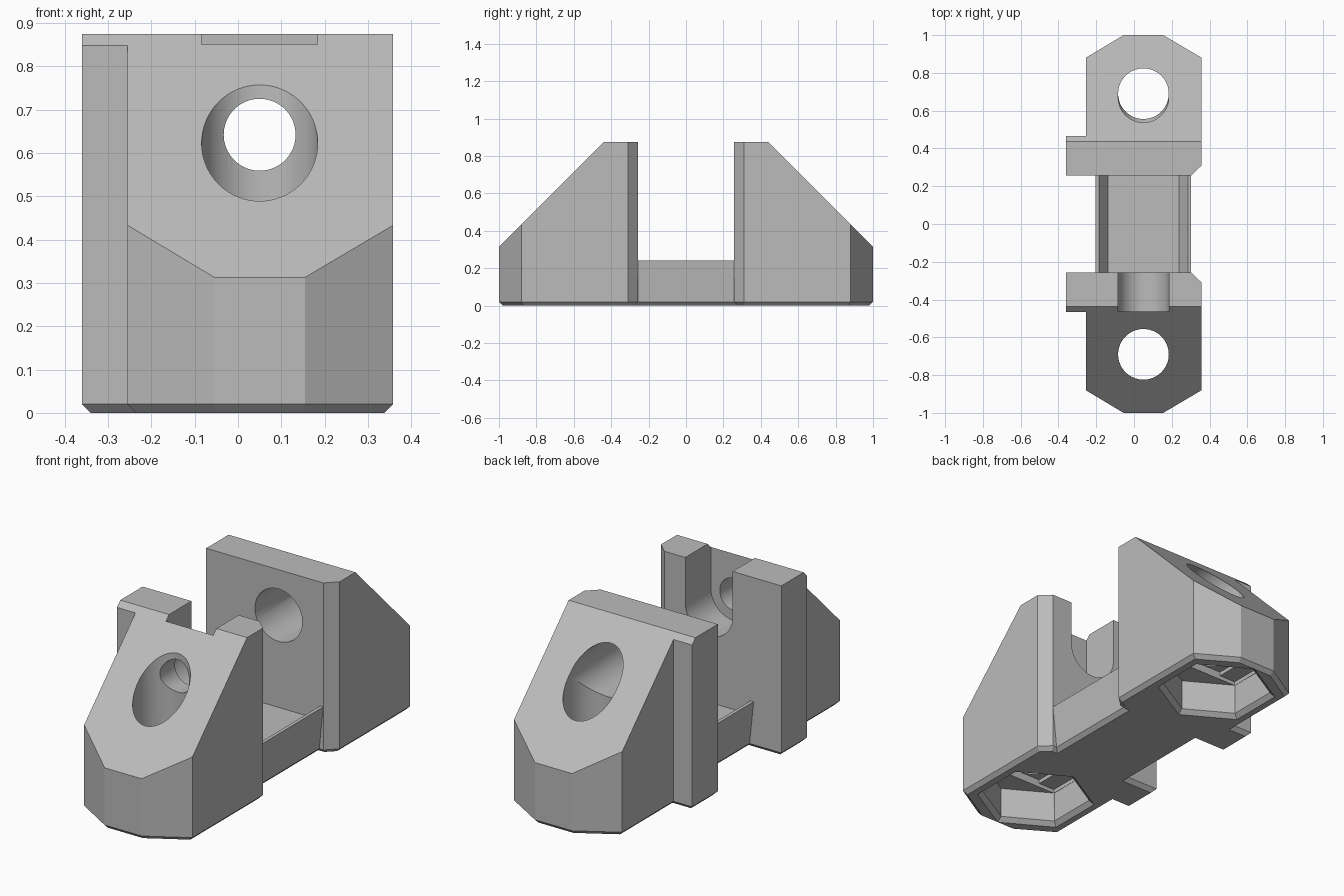
import bpy, bmesh
from math import sin, cos, pi, radians
from mathutils import Vector

cube = bpy.data.objects.get("Cube")
if cube:
    bpy.data.objects.remove(cube, do_unlink=True)

CX = 0.05        # shared centre line of holes
HOLE_Y = 0.69    # vertical screw hole position
BORE_Z = 0.642   # height of the lengthwise bore
R = 0.134        # screw hole radius
CHAMFER = 0.02


def arc(cx, cy, r, start=0.0, end=360.0, n=64):
    """Points along an arc; a full turn gives a closed ring."""
    count = n if end - start >= 360 else n + 1
    angles = [radians(start + (end - start) * i / n) for i in range(count)]
    return [(cx + r * cos(a), cy + r * sin(a)) for a in angles]


def prism(name, pts, lo, hi, axis="Z", grow=1.0):
    """Extrude a profile along an axis; grow scales the low end."""
    bm = bmesh.new()
    c = sum((Vector(p) for p in pts), Vector((0, 0))) / len(pts)
    rings = []
    for level, s in ((lo, grow), (hi, 1.0)):
        ring = []
        for p in pts:
            u, v = c + (Vector(p) - c) * s
            ring.append(bm.verts.new((u, v, level) if axis == "Z" else (u, level, v)))
        rings.append(ring)
    low, high = rings
    bm.faces.new(low)
    bm.faces.new(high)
    for i in range(len(pts)):
        j = (i + 1) % len(pts)
        bm.faces.new((low[i], low[j], high[j], high[i]))
    bmesh.ops.recalc_face_normals(bm, faces=bm.faces)
    mesh = bpy.data.meshes.new(name)
    bm.to_mesh(mesh)
    bm.free()
    obj = bpy.data.objects.new(name, mesh)
    bpy.context.collection.objects.link(obj)
    return obj


def rect(x, y, hx, hy):
    return [(x - hx, y - hy), (x + hx, y - hy), (x + hx, y + hy), (x - hx, y + hy)]


def combine(target, other, operation):
    mod = target.modifiers.new(operation.title(), "BOOLEAN")
    mod.operation = operation
    mod.solver = "EXACT"
    mod.object = other
    bpy.context.view_layer.objects.active = target
    bpy.ops.object.modifier_apply(modifier=mod.name)
    bpy.data.objects.remove(other, do_unlink=True)


def end_block(name, side):
    """Upright block with side flange, chamfered foot and sloped outer face."""
    outline = [(-0.36, 0.257), (0.303, 0.257), (0.358, 0.31), (0.358, 0.88),
               (0.155, 1), (-0.055, 1), (-0.255, 0.88), (-0.255, 0.465), (-0.36, 0.465)]
    obj = prism(name, [(x, y * side) for x, y in outline], 0, 0.875)
    bm = bmesh.new()
    bm.from_mesh(obj.data)
    foot = [e for e in bm.edges if all(v.co.z < 0.001 for v in e.verts)]
    bmesh.ops.bevel(bm, geom=foot, offset=CHAMFER, segments=1, affect="EDGES")
    cut = bmesh.ops.bisect_plane(bm, geom=bm.verts[:] + bm.edges[:] + bm.faces[:],
                                 plane_co=(0, 0.438 * side, 0.875),
                                 plane_no=(0, side, 1), clear_outer=True)
    rim = [g for g in cut["geom_cut"] if isinstance(g, bmesh.types.BMEdge)]
    bmesh.ops.holes_fill(bm, edges=[e for e in rim if e.is_boundary], sides=0)
    bmesh.ops.recalc_face_normals(bm, faces=bm.faces)
    bm.to_mesh(obj.data)
    bm.free()
    return obj


# Two end blocks joined by a channelled bridge
body = end_block("clamp_body", -1)
combine(body, end_block("back_block", 1), "UNION")
half = [(0.21, 0), (0.23, CHAMFER), (0.253, 0.24), (0.235, 0.24), (0.188, 0.17)]
bridge = [(CX + x, z) for x, z in half] + [(CX - x, z) for x, z in reversed(half)]
combine(body, prism("bridge", bridge, -0.34, 0.34, "Y"), "UNION")

# Vertical screw holes with hexagonal nut pockets underneath
for side in (-1, 1):
    y = HOLE_Y * side
    hexagon = arc(CX, y, 0.265, 30, 390, 6)
    cutters = [
        prism("screw_hole", arc(CX, y, R), -0.1, 1.2),
        prism("nut_pocket", hexagon, -0.05, 0.18),
        prism("pocket_chamfer", hexagon, -0.02, 0.022, grow=1.18),
        prism("pocket_step", rect(CX, y, 0.228, R), 0.1, 0.2),
        prism("pocket_square", rect(CX, y, R, R), 0.1, 0.22),
    ]
    for cutter in cutters:
        combine(body, cutter, "DIFFERENCE")

# Lengthwise bore: open U slot and small hole in front, wide hole at the back
slot = arc(CX, BORE_Z, R, 180, 360, 32) + [(CX + R, 1.1), (CX - R, 1.1)]
for cutter in (prism("u_slot", slot, -0.463, -0.1, "Y"),
               prism("small_bore", arc(CX, BORE_Z, 0.083), -0.69, -0.3, "Y"),
               prism("wide_bore", arc(CX, BORE_Z, R), 0.1, 1.2, "Y")):
    combine(body, cutter, "DIFFERENCE")

# Material and shading
grey = bpy.data.materials.new("plain_grey")
grey.use_nodes = True
colour = (0.5, 0.5, 0.5, 1)
grey.diffuse_color = colour
grey.node_tree.nodes["Principled BSDF"].inputs["Base Color"].default_value = colour
body.data.materials.clear()
body.data.materials.append(grey)
for poly in body.data.polygons:
    poly.material_index = 0
bpy.ops.object.select_all(action="DESELECT")
body.select_set(True)
bpy.context.view_layer.objects.active = body
bpy.ops.object.shade_smooth_by_angle(angle=radians(20))
